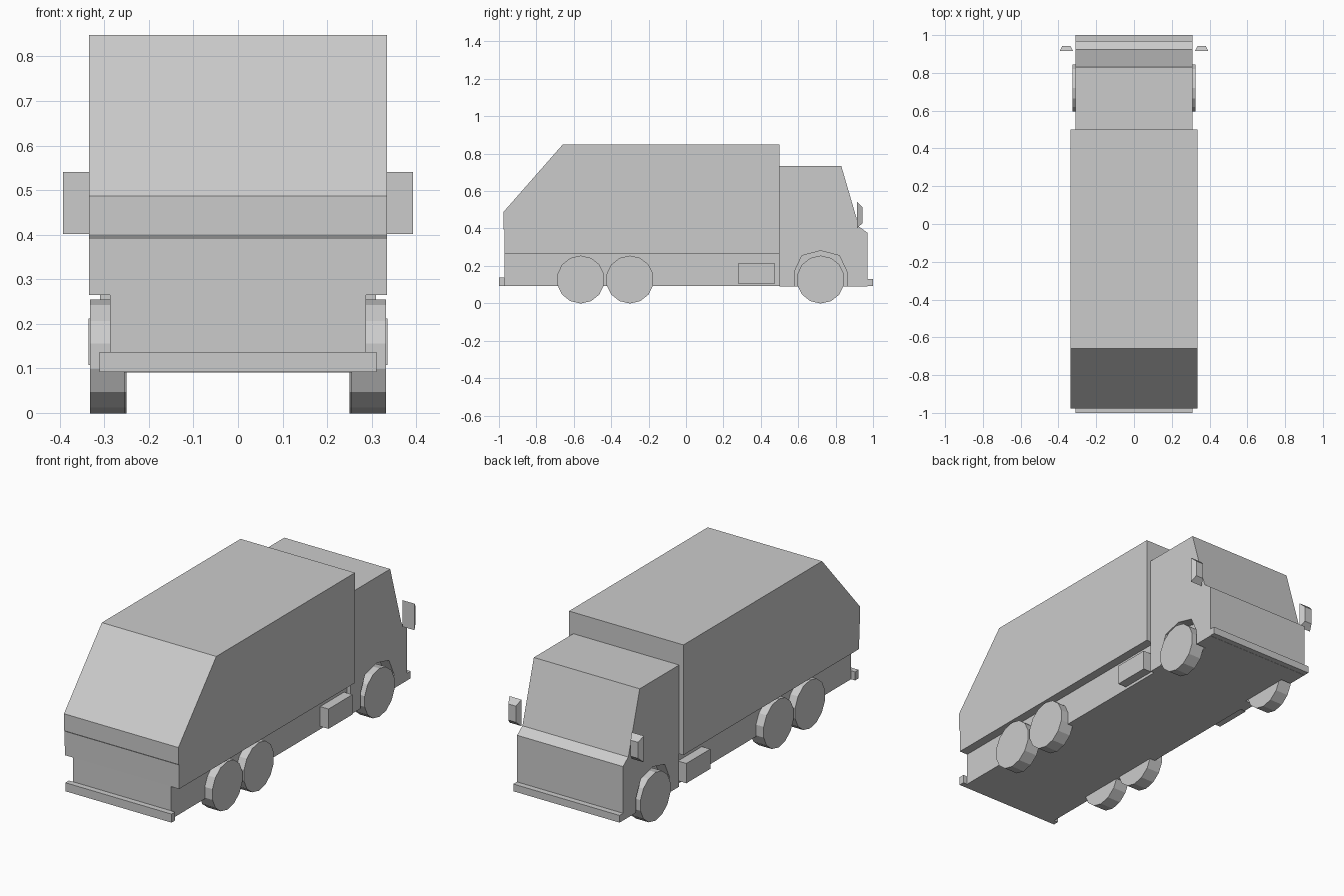
import bpy, bmesh, math
from mathutils import Matrix

if "Cube" in bpy.data.objects:
    bpy.data.objects.remove(bpy.data.objects["Cube"])


def finish(name, bm):
    bmesh.ops.recalc_face_normals(bm, faces=bm.faces)
    mesh = bpy.data.meshes.new(name)
    bm.to_mesh(mesh)
    bm.free()
    ob = bpy.data.objects.new(name, mesh)
    bpy.context.collection.objects.link(ob)
    return ob


def extrude_profile(name, pts, x0, x1):
    """Side profile of (y, z) points extruded along x."""
    bm = bmesh.new()
    face = bm.faces.new([bm.verts.new((x0, y, z)) for y, z in pts])
    ext = bmesh.ops.extrude_face_region(bm, geom=[face])
    verts = [v for v in ext["geom"] if isinstance(v, bmesh.types.BMVert)]
    bmesh.ops.translate(bm, verts=verts, vec=(x1 - x0, 0, 0))
    return finish(name, bm)


def box(name, x0, x1, y0, y1, z0, z1):
    return extrude_profile(name, [(y0, z0), (y1, z0), (y1, z1), (y0, z1)], x0, x1)


def cylinder(name, x0, x1, y, z, r, sides, turn):
    pts = [(y + r * math.cos(turn + 2 * math.pi * i / sides),
            z + r * math.sin(turn + 2 * math.pi * i / sides)) for i in range(sides)]
    return extrude_profile(name, pts, x0, x1)


def mirror_x(ob):
    ob.modifiers.new("Mirror", "MIRROR").use_axis[0] = True
    ob.modifiers["Mirror"].use_mirror_merge = False


# Load body with sloping tail
extrude_profile("load_body", [(-0.97, 0.265), (0.5, 0.265), (0.5, 0.848), (-0.66, 0.848),
                              (-0.977, 0.487), (-0.977, 0.40), (-0.971, 0.39)], -0.335, 0.335)

# Chassis and bumpers
box("chassis", -0.287, 0.287, -0.97, 0.502, 0.092, 0.265)
box("rear_bumper", -0.311, 0.311, -1.0, -0.97, 0.092, 0.137)
box("front_bumper", -0.311, 0.311, 0.969, 1.0, 0.092, 0.13)

# Cab with wheel arches cut in
cab = extrude_profile("cab", [(0.5, 0.091), (0.97, 0.091), (0.97, 0.377), (0.925, 0.41),
                              (0.83, 0.735), (0.5, 0.735)], -0.31, 0.31)
arch = [(0.58, 0.0), (0.58, 0.17), (0.62, 0.255), (0.72, 0.281),
        (0.82, 0.255), (0.86, 0.17), (0.86, 0.0)]
for side in (-1, 1):
    cutter = extrude_profile("arch_cutter", arch, side * 0.25, side * 0.4)
    cutter.hide_render = True
    cutter.hide_set(True)
    cut = cab.modifiers.new("Arch", "BOOLEAN")
    cut.operation = "DIFFERENCE"
    cut.solver = "EXACT"
    cut.object = cutter

# Wheels
for name, y, x0, x1 in (("rear_wheel", -0.563, 0.255, 0.332),
                        ("middle_wheel", -0.3, 0.255, 0.332),
                        ("front_wheel", 0.72, 0.25, 0.325)):
    mirror_x(cylinder(name, x0, x1, y, 0.127, 0.128, 14, math.pi / 14))

# Side storage boxes
mirror_x(box("side_box", 0.28, 0.336, 0.277, 0.477, 0.107, 0.212))

# Tapered wing mirrors
bm = bmesh.new()
bmesh.ops.create_cube(bm, size=1)
for v in bm.verts:
    front = v.co.y > 0
    v.co.x = 0.358 + v.co.x * (0.044 if front else 0.07)
    v.co.z = 0.471 + v.co.z * (0.085 if front else 0.14)
    v.co.y = 0.943 if front else 0.915
mirror_x(finish("wing_mirror", bm))
